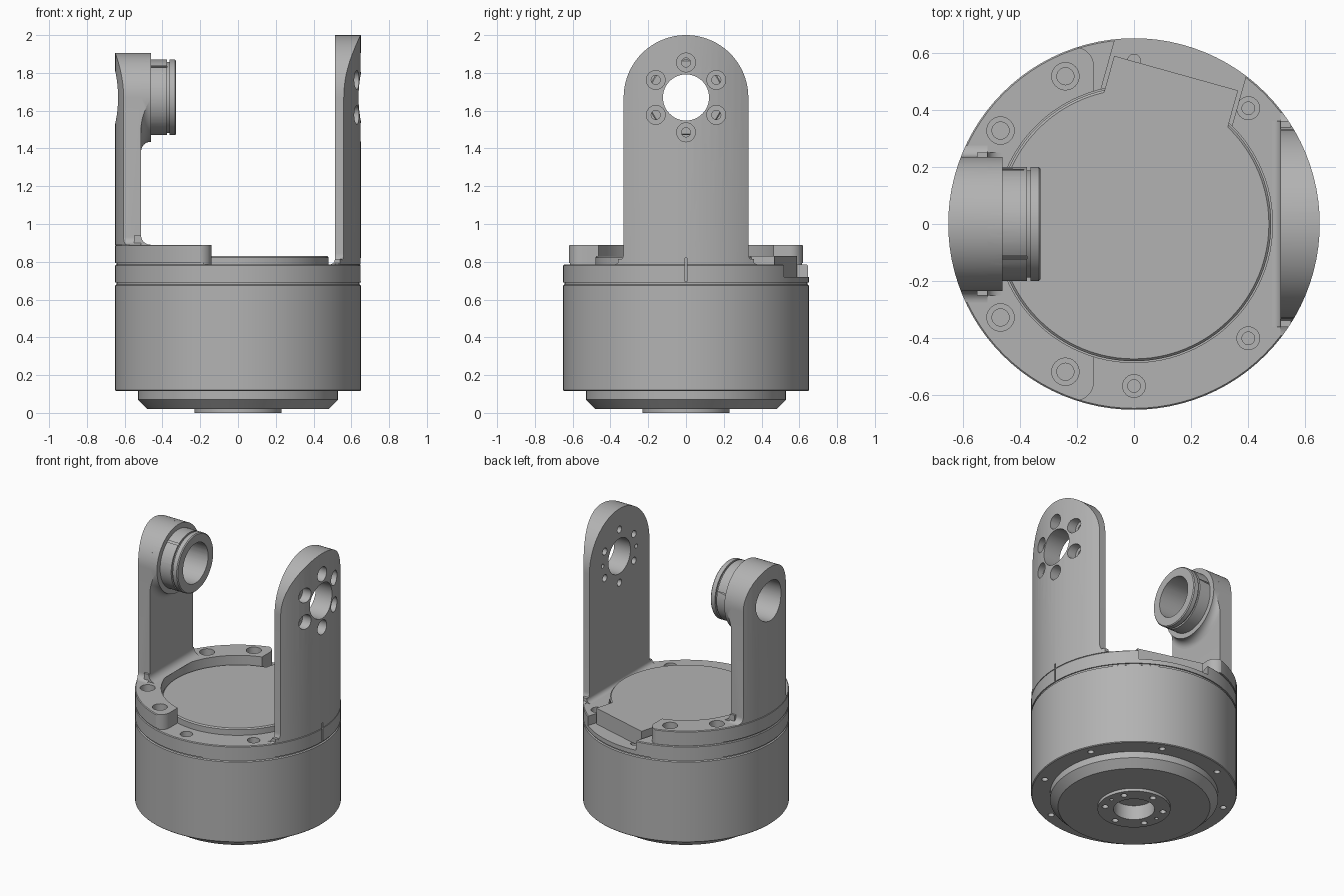
import bpy, bmesh
from math import sin, cos, pi, radians
from mathutils import Matrix, Vector

if "Cube" in bpy.data.objects:
    bpy.data.objects.remove(bpy.data.objects["Cube"])

metal = bpy.data.materials.new("machined grey")
metal.use_nodes = True
GREY = (0.45, 0.45, 0.45, 1)
metal.diffuse_color = GREY
metal.node_tree.nodes["Principled BSDF"].inputs["Base Color"].default_value = GREY

R = 0.65          # outer radius of the whole unit
AXIS_Z = 1.67     # height of the tilt axis
ALONG_Z = Matrix()
ALONG_X = Matrix(((0, 0, 1, 0), (1, 0, 0, 0), (0, 1, 0, 0), (0, 0, 0, 1)))
ALONG_Y = Matrix(((1, 0, 0, 0), (0, 0, -1, 0), (0, 1, 0, 0), (0, 0, 0, 1)))
TILT_AXIS = Matrix.Translation((0, 0, AXIS_Z)) @ ALONG_X


def finish(name, bm):
    bmesh.ops.recalc_face_normals(bm, faces=bm.faces)
    mesh = bpy.data.meshes.new(name)
    bm.to_mesh(mesh)
    bm.free()
    mesh.materials.append(metal)
    obj = bpy.data.objects.new(name, mesh)
    bpy.context.collection.objects.link(obj)
    return obj


def add_lathe(bm, profile, matrix=ALONG_Z, steps=96):
    """Turn (radius, height) points round the local z axis."""
    part = bmesh.new()
    rows = []
    for r, h in profile:
        if r == 0:
            rows.append([part.verts.new((0, 0, h))] * steps)
        else:
            rows.append([part.verts.new((r * cos(2 * pi * i / steps), r * sin(2 * pi * i / steps), h))
                         for i in range(steps)])
    pairs = list(zip(rows, rows[1:]))
    if profile[0][0] and profile[-1][0]:
        pairs.append((rows[-1], rows[0]))
    for a, b in pairs:
        for i in range(steps):
            j = (i + 1) % steps
            corners = list(dict.fromkeys((a[i], a[j], b[j], b[i])))
            if len(corners) > 2:
                part.faces.new(corners)
    part.transform(matrix)
    temp = bpy.data.meshes.new("temp")
    part.to_mesh(temp)
    part.free()
    bm.from_mesh(temp)
    bpy.data.meshes.remove(temp)


def lathe(name, profile, matrix=ALONG_Z, steps=96):
    bm = bmesh.new()
    add_lathe(bm, profile, matrix, steps)
    return finish(name, bm)


def rod(r, lo, hi):
    return [(0, lo), (r, lo), (r, hi), (0, hi)]


def stepped(r_big, r_small, top, step, bottom):
    return [(0, top), (r_big, top), (r_big, step), (r_small, step), (r_small, bottom), (0, bottom)]


def drill(name, profile, places, matrix=ALONG_Z):
    """One cutter made of equal holes at several places."""
    bm = bmesh.new()
    for u, v in places:
        add_lathe(bm, profile, matrix @ Matrix.Translation((u, v, 0)), 24)
    return finish(name, bm)


def prism(name, points, lo, hi, matrix=ALONG_Z):
    bm = bmesh.new()
    face = bm.faces.new([bm.verts.new((u, v, lo)) for u, v in points])
    top = bmesh.ops.extrude_face_region(bm, geom=[face])["geom"]
    bmesh.ops.translate(bm, verts=[g for g in top if isinstance(g, bmesh.types.BMVert)],
                        vec=Vector((0, 0, hi - lo)))
    bm.transform(matrix)
    return finish(name, bm)


def box(u0, u1, v0, v1):
    return [(u0, v0), (u1, v0), (u1, v1), (u0, v1)]


def arc(u, v, r, start, end, n=12):
    return [(u + r * cos(radians(start + (end - start) * i / n)),
             v + r * sin(radians(start + (end - start) * i / n))) for i in range(n + 1)]


def circle_places(r, count, offset=0):
    return arc(0, 0, r, offset, offset + 360, count)[:-1]


def combine(obj, tool, op):
    mod = obj.modifiers.new(op, "BOOLEAN")
    mod.operation, mod.solver, mod.object = op, "EXACT", tool
    bpy.context.view_layer.objects.active = obj
    bpy.ops.object.modifier_apply(modifier=mod.name)
    bpy.data.objects.remove(tool)


def upright(half, base, flare):
    """Round-topped arm outline with flared feet."""
    right = arc(half + flare, base + flare, flare, 270, 180, 8)
    left = [(-y, z) for y, z in reversed(right)]
    return right + arc(0, AXIS_Z, half, 0, 180, 48) + left


def clip_to_drum(obj):
    combine(obj, lathe("clip", rod(R, 0, 3)), "INTERSECT")


# Motor housing with chamfered underside and output flange
housing = lathe("housing", [(0, .1), (.13, .1), (.13, 0), (.23, 0), (.23, .02), (.48, .02), (.53, .07),
                            (.53, .115), (.645, .115), (R, .12), (R, .675), (.642, .68), (.642, .69), (0, .69)])
for r, places in ((.02, circle_places(.59, 8, 22.5)), (.02, circle_places(.185, 6, 30)),
                  (.012, circle_places(.185, 2))):
    z = .115 if places[0][1] > .2 else 0
    combine(housing, drill("holes", rod(r, z - .03, z + .06), places), "DIFFERENCE")

# Mounting ring, with a skewed slot at the back
SKEW = Matrix.Rotation(radians(-15.6), 4, "Z")
ring = lathe("mounting_ring", [(.485, .69), (R, .69), (R, .78), (.645, .785), (.485, .785)])
combine(ring, prism("slot", box(-.238, .238, .2, .8), .72, .9, SKEW), "DIFFERENCE")
ring_holes = [(.4, .405), (.4, -.4), (0, -.567), (0, .572)]
combine(ring, drill("holes", stepped(.04, .022, .82, .74, .7), ring_holes), "DIFFERENCE")

# Inner disc with a connector tab in the slot
disc = lathe("inner_disc", [(0, .69), (.48, .69), (.48, .822), (.472, .83), (0, .83)])
combine(disc, prism("tab", box(-.225, .225, .2, .548), .72, .83, SKEW), "UNION")

# Tall arm
tall = prism("tall_arm", upright(.33, .785, .06), .513, .7, ALONG_X)
foot = [(.55, .785)] + arc(.483, .815, .03, 270, 360, 8) + [(.55, .815)]
combine(tall, prism("foot", foot, -.36, .36, ALONG_Y), "UNION")
clip_to_drum(tall)
combine(tall, lathe("bore", rod(.122, .4, .8), TILT_AXIS), "DIFFERENCE")
combine(tall, drill("screws", stepped(.05, .024, .75, .575, .4), circle_places(.185, 6, 30), TILT_AXIS),
        "DIFFERENCE")
combine(tall, drill("pins", rod(.014, .45, .56), circle_places(.185, 2), TILT_AXIS), "DIFFERENCE")

# Thin index notch across the ring and the tall arm
for part in (ring, tall):
    combine(part, prism("notch", box(-.006, .006, .695, .82), .63, .7, ALONG_X), "DIFFERENCE")

# Bracket plate under the short arm
plate = lathe("bracket_plate", [(.485, .785), (.642, .785), (.642, .793), (R, .793), (R, .885),
                                (.645, .89), (.485, .89)])
end = arc(-.21, -.55, .07, -90, 0)
outline = [(-.7, -.62)] + end + [(x, -y) for x, y in reversed(end)] + [(-.7, .62)]
combine(plate, prism("clip", outline, .7, 1), "INTERSECT")
plate_holes = [(x, s * y) for s in (1, -1) for x, y in ((-.24, .517), (-.467, .327))]
combine(plate, drill("holes", stepped(.048, .03, .95, .83, .7), plate_holes), "DIFFERENCE")

# Short arm with bearing head
short = prism("short_arm", upright(.235, .89, .04), -.7, -.513, ALONG_X)
foot = [(-.55, .89), (-.463, .89)] + arc(-.463, .94, .05, 270, 180, 8)[1:] + [(-.55, .94)]
combine(short, prism("foot", foot, -.25, .25, ALONG_Y), "UNION")
flare = [(r, h) for h, r in arc(-.463, .285, .05, 180, 270, 8)]
head = lathe("head", [(0, -.69), (.285, -.69)] + flare + [(.235, -.46), (0, -.46)], TILT_AXIS)
combine(head, prism("clip", upright(.2349, .8, .04), -.8, -.4, ALONG_X), "INTERSECT")
combine(short, head, "UNION")
clip_to_drum(short)

# Bearing boss with retaining groove
boss = [(0, -.55), (.2, -.55), (.2, -.375), (.188, -.375), (.188, -.363), (.2, -.363),
        (.2, -.333), (.194, -.327), (0, -.327)]
combine(short, lathe("boss", boss, TILT_AXIS), "UNION")
combine(short, lathe("bore", rod(.138, -.9, -.1), TILT_AXIS), "DIFFERENCE")

# Smooth turned surfaces, crisp machined edges
bpy.ops.object.select_all(action="DESELECT")
for obj in (housing, ring, disc, tall, plate, short):
    obj.select_set(True)
bpy.context.view_layer.objects.active = housing
bpy.ops.object.shade_smooth_by_angle(angle=radians(25))
